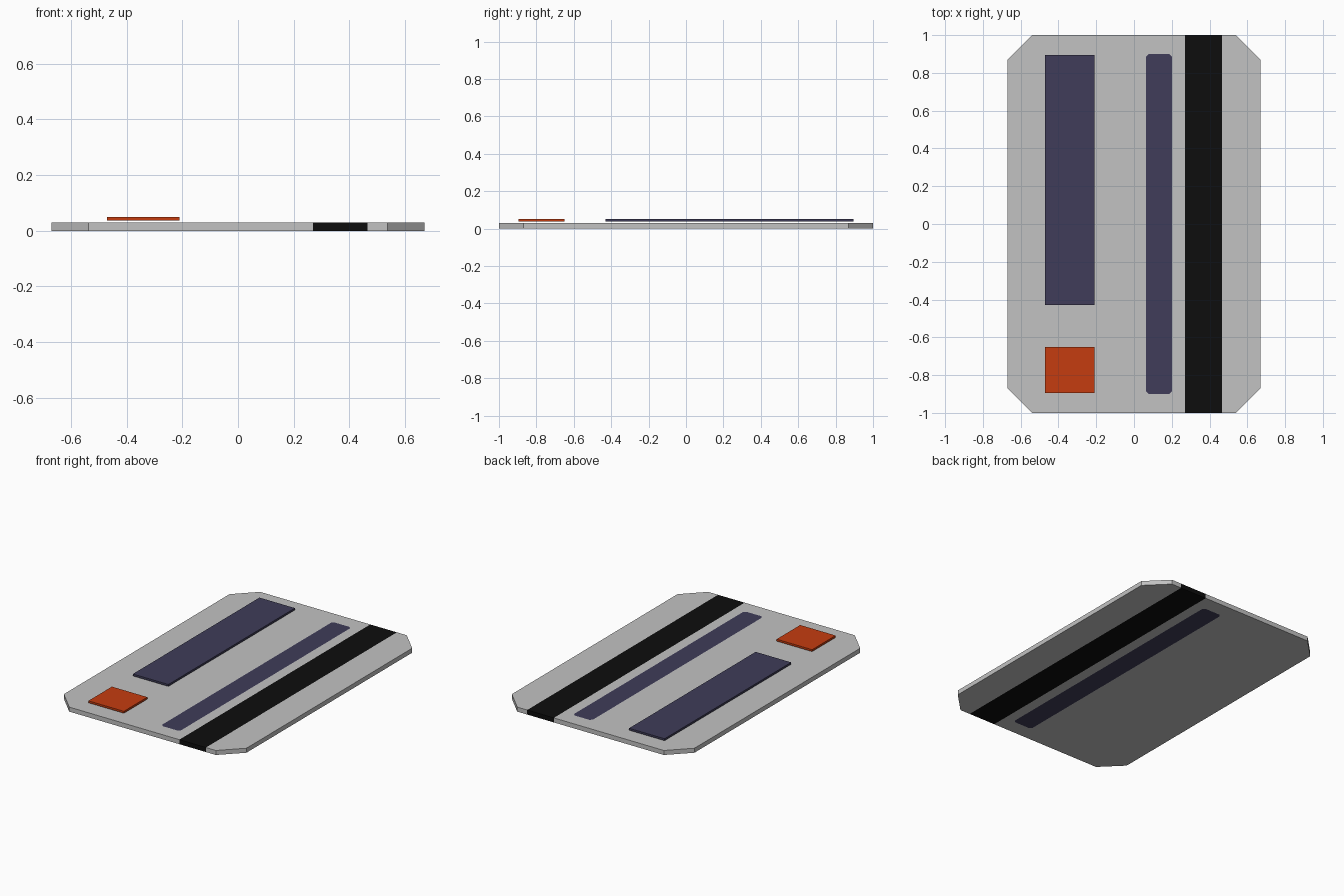
import bpy
import bmesh
from mathutils import Vector

if "Cube" in bpy.data.objects:
    bpy.data.objects.remove(bpy.data.objects["Cube"], do_unlink=True)


def material(name, rgb):
    m = bpy.data.materials.new(name)
    m.use_nodes = True
    m.diffuse_color = (*rgb, 1)
    bsdf = m.node_tree.nodes["Principled BSDF"]
    bsdf.inputs["Base Color"].default_value = (*rgb, 1)
    bsdf.inputs["Roughness"].default_value = 0.8
    return m


grey = material("light grey", (0.54, 0.54, 0.54))
black = material("black", (0.004, 0.004, 0.004))
navy = material("dark slate blue", (0.05, 0.046, 0.1))
orange = material("burnt orange", (0.56, 0.045, 0.005))


def prism(x0, x1, y0, y1, z0, z1, cut=0):
    """Upright prism over a rectangle, with optional cut corners."""
    bm = bmesh.new()
    if cut:
        pts = [(x0 + cut, y0), (x1 - cut, y0), (x1, y0 + cut), (x1, y1 - cut),
               (x1 - cut, y1), (x0 + cut, y1), (x0, y1 - cut), (x0, y0 + cut)]
    else:
        pts = [(x0, y0), (x1, y0), (x1, y1), (x0, y1)]
    face = bm.faces.new([bm.verts.new((x, y, z0)) for x, y in pts])
    ext = bmesh.ops.extrude_face_region(bm, geom=[face])
    top = [g for g in ext["geom"] if isinstance(g, bmesh.types.BMVert)]
    bmesh.ops.translate(bm, verts=top, vec=(0, 0, z1 - z0))
    bmesh.ops.recalc_face_normals(bm, faces=bm.faces)
    return bm


def finish(bm, name, mats):
    mesh = bpy.data.meshes.new(name)
    bm.to_mesh(mesh)
    bm.free()
    for m in mats:
        mesh.materials.append(m)
    ob = bpy.data.objects.new(name, mesh)
    bpy.context.collection.objects.link(ob)
    return ob


def slice_faces(bm, faces, point, normal):
    geom = set(faces)
    for f in faces:
        geom.update(f.edges)
        geom.update(f.verts)
    bmesh.ops.bisect_plane(bm, geom=list(geom), dist=1e-5,
                           plane_co=point, plane_no=normal)


# Card with cut corners, a full-length black band and an inlaid navy strip
BAND = (0.27, 0.465)
STRIP = (0.063, 0.202)
END, NICK = 0.9, 0.015
card = prism(-0.67, 0.67, -1, 1, 0, 0.03, cut=0.132)
for x in BAND + STRIP:
    slice_faces(card, card.faces[:], (x, 0, 0), (1, 0, 0))


def strip_faces(y_max):
    found = []
    for f in card.faces:
        c = f.calc_center_median()
        if (abs(f.normal.z) > 0.9 and STRIP[0] < c.x < STRIP[1]
                and abs(c.y) < y_max):
            found.append(f)
    return found


# Strip ends, then their nicked corners
for side in (-1, 1):
    slice_faces(card, strip_faces(1), (0, side * END, 0), (0, 1, 0))
for x, sx in zip(STRIP, (-1, 1)):
    for sy in (-1, 1):
        slice_faces(card, strip_faces(END), (x, sy * (END - NICK), 0), (sx, sy, 0))

mid = sum(STRIP) / 2
half = (STRIP[1] - STRIP[0]) / 2
for f in card.faces:
    c = f.calc_center_median()
    dx, dy = abs(c.x - mid), abs(c.y)
    if BAND[0] < c.x < BAND[1]:
        f.material_index = 1
    elif (abs(f.normal.z) > 0.9 and dx < half and dy < END
          and dx + dy < half + END - NICK):
        f.material_index = 2
finish(card, "card", [grey, black, navy])

# Thin plates held just above the card
finish(prism(-0.47, -0.21, -0.43, 0.896, 0.037, 0.05), "long_plate", [navy])
finish(prism(-0.47, -0.21, -0.896, -0.65, 0.037, 0.05), "square_plate", [orange])
